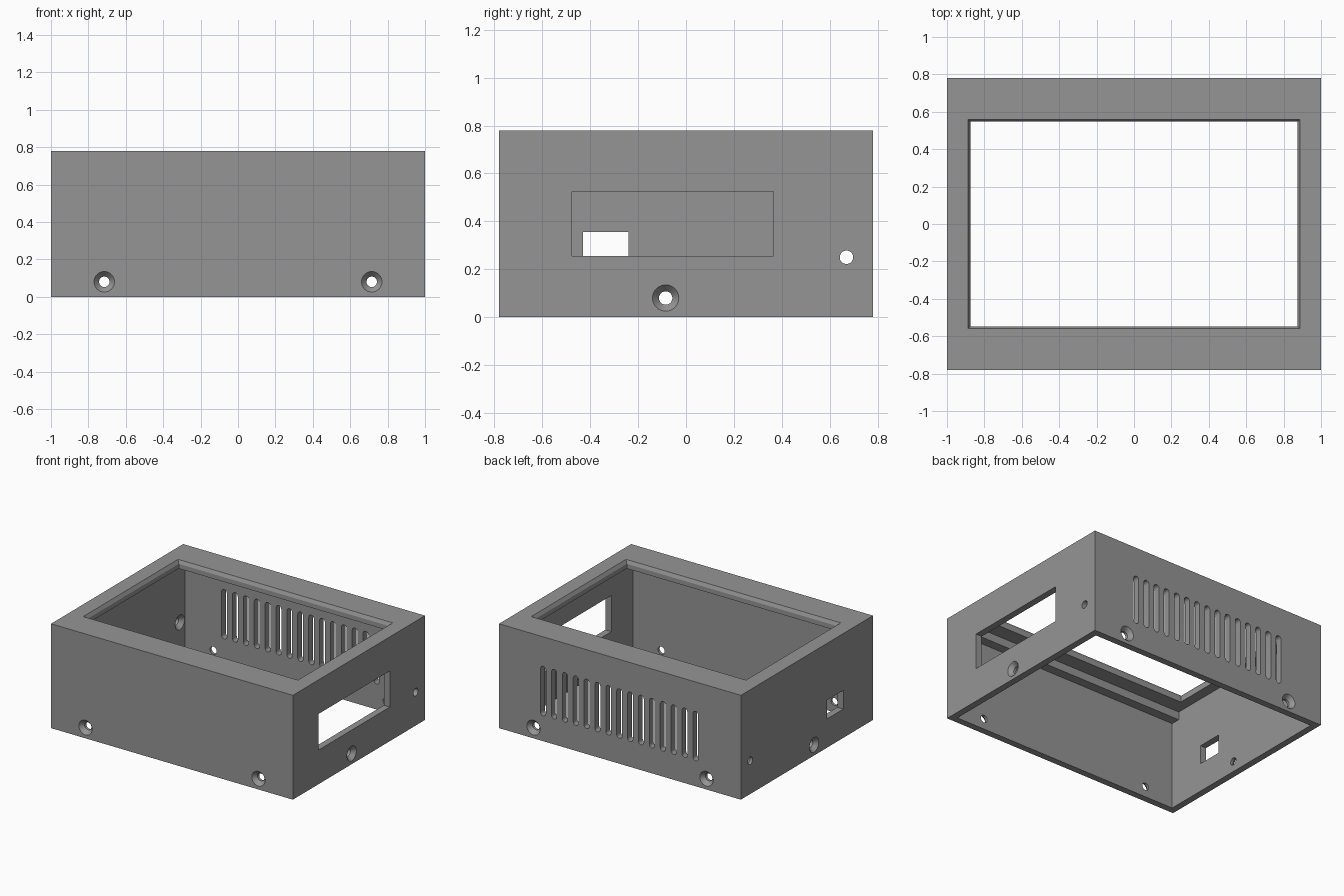
import bpy, bmesh, math
from mathutils import Matrix, Vector

if "Cube" in bpy.data.objects:
    bpy.data.objects.remove(bpy.data.objects["Cube"])

W, D, H, T = 1.0, 0.78, 0.78, 0.05   # half width, half depth, height, wall

grey = bpy.data.materials.new("plain grey")
grey.diffuse_color = (0.3, 0.3, 0.3, 1)
grey.use_nodes = True
grey.node_tree.nodes["Principled BSDF"].inputs["Base Color"].default_value = grey.diffuse_color


def loft(bm, rings, mat=Matrix()):
    """Closed solid through equal-sized rings of points."""
    vs = [[bm.verts.new(mat @ Vector(p)) for p in r] for r in rings]
    n = len(vs[0])
    faces = [bm.faces.new(vs[0]), bm.faces.new(vs[-1])]
    for a, b in zip(vs, vs[1:]):
        for i in range(n):
            j = (i + 1) % n
            faces.append(bm.faces.new((a[i], a[j], b[j], b[i])))
    bmesh.ops.recalc_face_normals(bm, faces=faces)


def rect(x, y, z, cx=0, cy=0):
    return [(cx + sx * x, cy + sy * y, z)
            for sx, sy in ((-1, -1), (1, -1), (1, 1), (-1, 1))]


def circle(r, z, n=32):
    return [(r * math.cos(2 * math.pi * i / n), r * math.sin(2 * math.pi * i / n), z)
            for i in range(n)]


def slot(r, half, z, n=8):
    pts = []
    for s in (0, 1):
        for i in range(n + 1):
            a = math.pi * (s + i / n)
            pts.append((r * math.cos(a), r * math.sin(a) + (half if s == 0 else -half), z))
    return pts


def wall(side, u, z):
    """Frame on the outer wall: local z points outward, local y points up."""
    ang = {"front": 0, "right": 90, "back": 180, "left": 270}[side]
    out = D if side in ("front", "back") else W
    pos = {"front": (u, -out, z), "back": (u, out, z),
           "right": (out, u, z), "left": (-out, u, z)}[side]
    return (Matrix.Translation(pos) @ Matrix.Rotation(math.radians(ang), 4, 'Z')
            @ Matrix.Rotation(math.pi / 2, 4, 'X'))


def make(name, bm):
    me = bpy.data.meshes.new(name)
    bm.to_mesh(me)
    bm.free()
    me.materials.append(grey)
    ob = bpy.data.objects.new(name, me)
    bpy.context.collection.objects.link(ob)
    return ob


def solid(name, rings):
    bm = bmesh.new()
    loft(bm, rings)
    return make(name, bm)


def cut(target, cutter):
    mod = target.modifiers.new("cut", 'BOOLEAN')
    mod.operation, mod.solver, mod.object = 'DIFFERENCE', 'EXACT', cutter
    bpy.context.view_layer.objects.active = target
    bpy.ops.object.modifier_apply(modifier=mod.name)
    bpy.data.objects.remove(cutter)


# Case block, hollowed from below, with a display recess under the top frame
case = solid("case", [rect(W, D, 0), rect(W, D, H)])
cut(case, solid("cavity", [rect(W - T, D - T, -0.1), rect(W - T, D - T, 0.66)]))
cut(case, solid("display_recess", [rect(W - T, 0.66, 0.5), rect(W - T, 0.66, 0.72)]))
# Display opening with a chamfered rim
cut(case, solid("display_opening", [rect(0.873, 0.547, 0.6), rect(0.873, 0.547, 0.755),
                                    rect(0.888, 0.56, H), rect(0.888, 0.56, 0.9)]))

bm = bmesh.new()
# Countersunk screw holes near the bottom
countersink = [circle(0.055, 0.03), circle(0.055, 0), circle(0.028, -0.03), circle(0.028, -0.1)]
screws = [(s, u) for s in ("front", "back") for u in (-0.715, 0.715)]
for side, u in screws + [("left", -0.085), ("right", -0.085)]:
    loft(bm, countersink, wall(side, u, 0.08))
# Small side holes, the left one countersunk from inside
loft(bm, [circle(0.028, 0.03), circle(0.028, -0.1)], wall("right", 0.67, 0.25))
loft(bm, [circle(0.028, 0.03), circle(0.028, -0.02), circle(0.055, -T), circle(0.055, -0.06)],
     wall("left", 0.67, 0.25))
# Vent slots in the back
for i in range(15):
    loft(bm, [slot(0.022, 0.163, 0.03), slot(0.022, 0.163, -0.1)],
         wall("back", (i - 7) * 0.09 + 0.005, 0.375))
# Window on the right, connector port on the left
loft(bm, [rect(0.42, 0.135, 0.03), rect(0.42, 0.135, -0.1)], wall("right", -0.055, 0.39))
loft(bm, [rect(0.095, 0.07, 0.03), rect(0.095, 0.07, -0.1)], wall("left", -0.335, 0.285))
cut(case, make("wall_cutters", bm))

# Smooth only the round holes
bpy.ops.object.select_all(action='DESELECT')
case.select_set(True)
bpy.context.view_layer.objects.active = case
bpy.ops.object.shade_smooth_by_angle(angle=math.radians(25))
